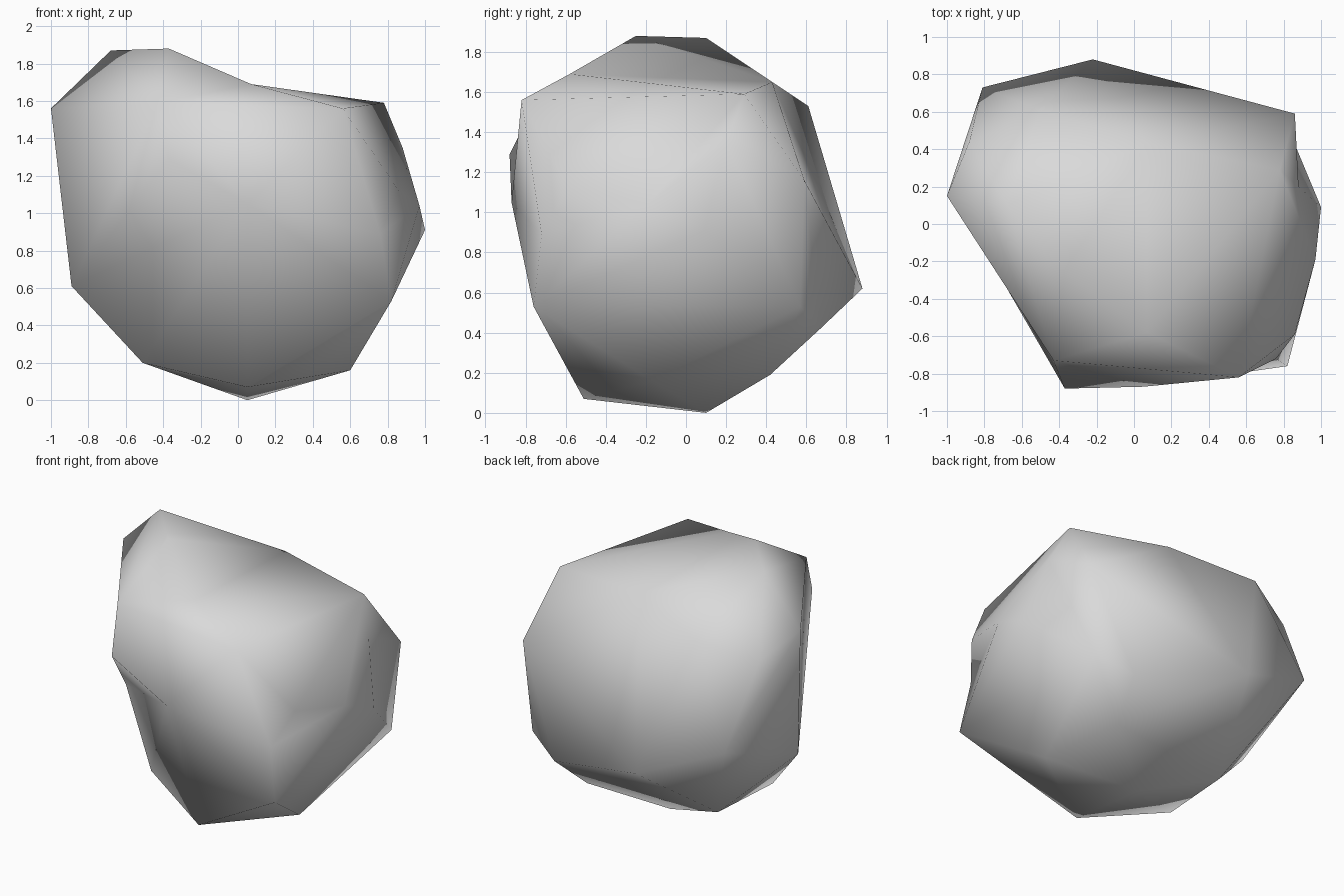
import bpy
import bmesh

default_cube = bpy.data.objects.get("Cube")
if default_cube:
    bpy.data.objects.remove(default_cube, do_unlink=True)

# Corners of the boulder, grouped from crown to underside
corners = {
    # crown
    "crown_back": (-.68, .10, 1.87),
    "crown_front": (-.37, -.25, 1.88),
    "saddle_back": (.07, .43, 1.65),
    "shoulder_front": (.56, -.82, 1.56),
    "shoulder_side": (.78, .29, 1.59),
    "shoulder_rear": (-.50, .61, 1.53),
    "shoulder_outer": (-1, .15, 1.56),
    "outer_rear": (-.88, .44, 1.42),
    "brow": (-.43, -.73, 1.59),
    # waist
    "nose": (-.37, -.88, 1.29),
    "front_middle": (.05, -.87, 1.05),
    "front_corner": (.86, -.59, 1.12),
    "side_front": (.97, -.19, 1.04),
    "side_bulge": (1, .09, .91),
    "side_notch": (.88, .20, 1.35),
    "rear_corner": (.86, .59, 1.16),
    "rear_bulge": (-.22, .88, .62),
    "rear_outer": (-.81, .73, .86),
    # lower belt
    "chin": (.82, -.76, .53),
    "rear_heel": (.80, .57, .53),
    "rear_lower": (.56, .67, .42),
    "outer_lower": (-.89, .02, .61),
    # underside
    "base_rear_side": (.48, .42, .19),
    "base_side": (.60, -.17, .16),
    "base_front": (.05, -.51, .07),
    "base_middle": (.05, .10, 0),
    "base_outer": (-.51, -.24, .20),
    "base_outer_rear": (-.46, .30, .19),
}

# Wrap the corners in a triangulated skin
bm = bmesh.new()
verts = {name: bm.verts.new(position) for name, position in corners.items()}
bmesh.ops.convex_hull(bm, input=list(bm.verts), use_existing_faces=False)


def faces_between(names):
    """Faces that use only the named corners."""
    ring = {verts[name] for name in names}
    return [face for face in bm.faces if set(face.verts) <= ring]


def press_hollow(start, end, *sides):
    """Fold the two triangles between four corners along start-end instead."""
    faces = faces_between((start, end, *sides))
    if len(faces) == 2:
        bmesh.ops.delete(bm, geom=faces, context="FACES")
        for side in sides:
            bm.faces.new((verts[start], verts[end], verts[side]))


def press_dent(position, *names):
    """Replace the faces between the corners by a fan around a sunken point."""
    faces = faces_between(names)
    rim = [tuple(edge.verts) for edge in bm.edges
           if sum(face in faces for face in edge.link_faces) == 1]
    bmesh.ops.delete(bm, geom=faces, context="FACES")
    centre = bm.verts.new(position)
    for first, second in rim:
        bm.faces.new((first, second, centre))


# Shallow hollows: crown, front, outer side, left side and back
for hollow in (
    ("crown_front", "saddle_back", "crown_back", "shoulder_side"),
    ("front_middle", "brow", "nose", "shoulder_front"),
    ("brow", "outer_lower", "shoulder_outer", "nose"),
    ("base_outer", "front_middle", "nose", "base_front"),
    ("outer_lower", "front_middle", "nose", "base_outer"),
    ("rear_corner", "rear_lower", "rear_heel", "rear_bulge"),
    ("side_notch", "rear_heel", "rear_corner", "side_bulge"),
    ("saddle_back", "rear_bulge", "shoulder_rear", "rear_corner"),
):
    press_hollow(*hollow)

# Saddle across the top, and cheek below the front shoulder
press_dent((.07, -.58, 1.69), "crown_front", "brow", "shoulder_front",
           "shoulder_side", "saddle_back")
press_dent((.76, -.72, .89), "shoulder_front", "front_middle", "chin",
           "side_front", "front_corner")

loose = [vert for vert in bm.verts if not vert.link_faces]
bmesh.ops.delete(bm, geom=loose, context="VERTS")
bmesh.ops.recalc_face_normals(bm, faces=list(bm.faces))
for face in bm.faces:
    face.smooth = True

mesh = bpy.data.meshes.new("boulder")
bm.to_mesh(mesh)
bm.free()
boulder = bpy.data.objects.new("boulder", mesh)
bpy.context.collection.objects.link(boulder)

# Plain stone colour
stone_colour = (.7, .7, .7, 1)
stone = bpy.data.materials.new("pale_grey_stone")
stone.use_nodes = True
stone.diffuse_color = stone_colour
for node in stone.node_tree.nodes:
    if node.type == "BSDF_PRINCIPLED":
        node.inputs["Base Color"].default_value = stone_colour
mesh.materials.append(stone)
